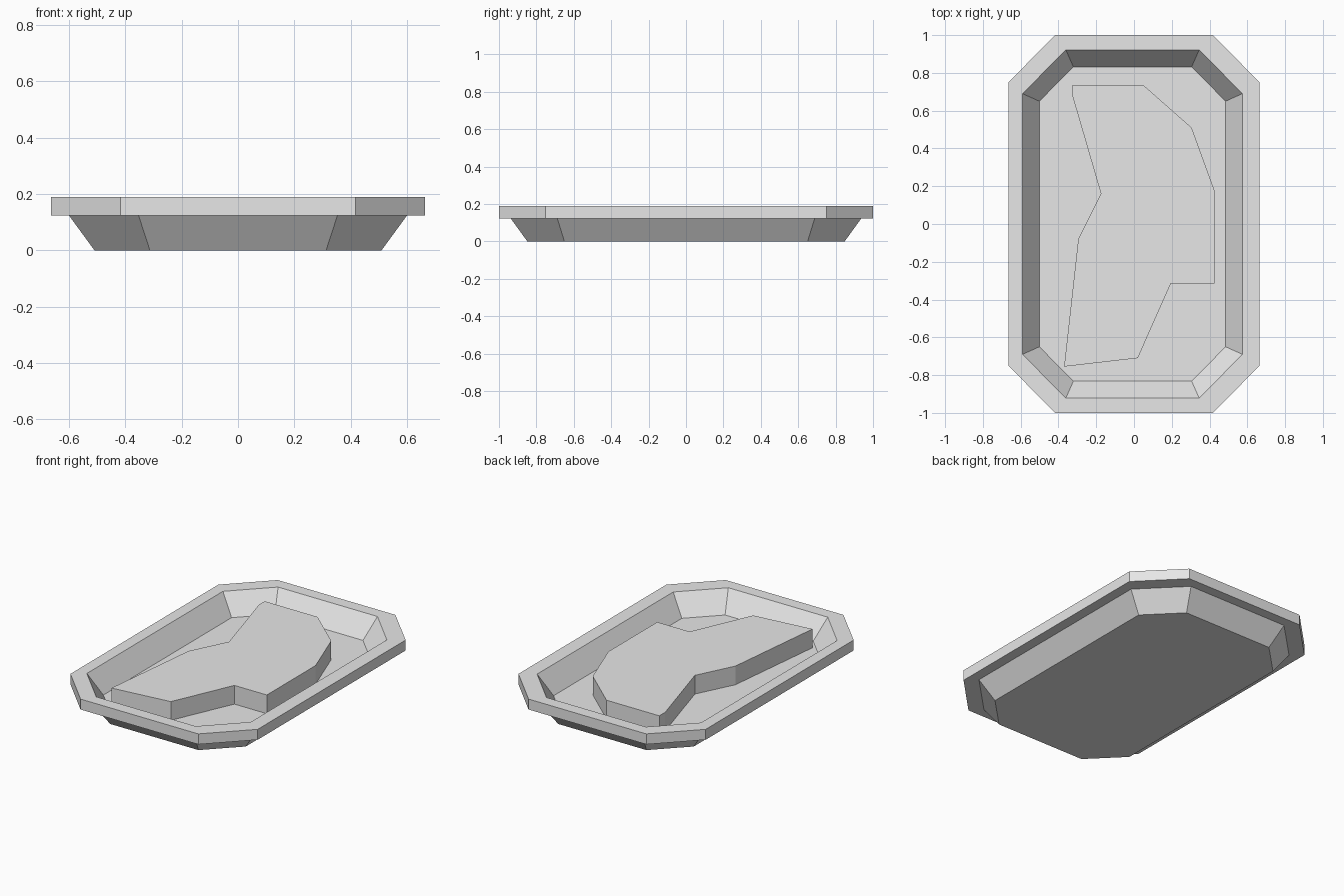
import bpy
import bmesh

cube = bpy.data.objects.get("Cube")
if cube:
    bpy.data.objects.remove(cube, do_unlink=True)

grey = bpy.data.materials.new("light grey")
grey.use_nodes = True
grey.diffuse_color = (0.8, 0.8, 0.8, 1)
grey.node_tree.nodes["Principled BSDF"].inputs["Base Color"].default_value = (0.8, 0.8, 0.8, 1)


def finish(bm, name):
    bmesh.ops.recalc_face_normals(bm, faces=bm.faces)
    mesh = bpy.data.meshes.new(name)
    bm.to_mesh(mesh)
    bm.free()
    mesh.materials.append(grey)
    obj = bpy.data.objects.new(name, mesh)
    bpy.context.collection.objects.link(obj)
    return obj


def octagon(half_x, half_y, flat_x, flat_y, shift=0):
    """Rectangle outline with cut corners, counter-clockwise."""
    quarter = [(half_x, flat_y), (flat_x, half_y)]
    right = [(x, -y) for x, y in reversed(quarter)] + quarter
    left = [(-x, -y) for x, y in right]
    return [(x + shift, y) for x, y in right + left]


def loft(name, sections):
    """Skin a stack of (outline, height) sections and cap both ends."""
    bm = bmesh.new()
    rings = [[bm.verts.new((x, y, z)) for x, y in outline] for outline, z in sections]
    for low, high in zip(rings, rings[1:]):
        for i in range(len(low)):
            j = (i + 1) % len(low)
            bm.faces.new((low[i], low[j], high[j], high[i]))
    bm.faces.new(rings[0][::-1])
    bm.faces.new(rings[-1])
    return finish(bm, name)


# Tray: tapered base, overhanging rim, then down the inner walls to the floor
FLOOR, LIP, TOP = 0.06, 0.123, 0.19
rim = octagon(0.665, 1.0, 0.418, 0.75)
loft("tray", [
    (octagon(0.51, 0.848, 0.313, 0.65), 0),
    (octagon(0.60, 0.937, 0.353, 0.688), LIP),
    (rim, LIP),
    (rim, TOP),
    (octagon(0.582, 0.922, 0.353, 0.69, -0.008), TOP),
    (octagon(0.493, 0.832, 0.313, 0.65, -0.008), FLOOR),
])

# Irregular flat-topped slab lying on the tray floor
slab = [(-0.325, 0.735), (-0.325, 0.675), (-0.175, 0.16), (-0.295, -0.08),
        (-0.37, -0.755), (0.02, -0.71), (0.195, -0.315), (0.425, -0.315),
        (0.425, 0.18), (0.305, 0.51), (0.05, 0.735)]
loft("slab", [(slab, FLOOR), (slab, 0.18)])
